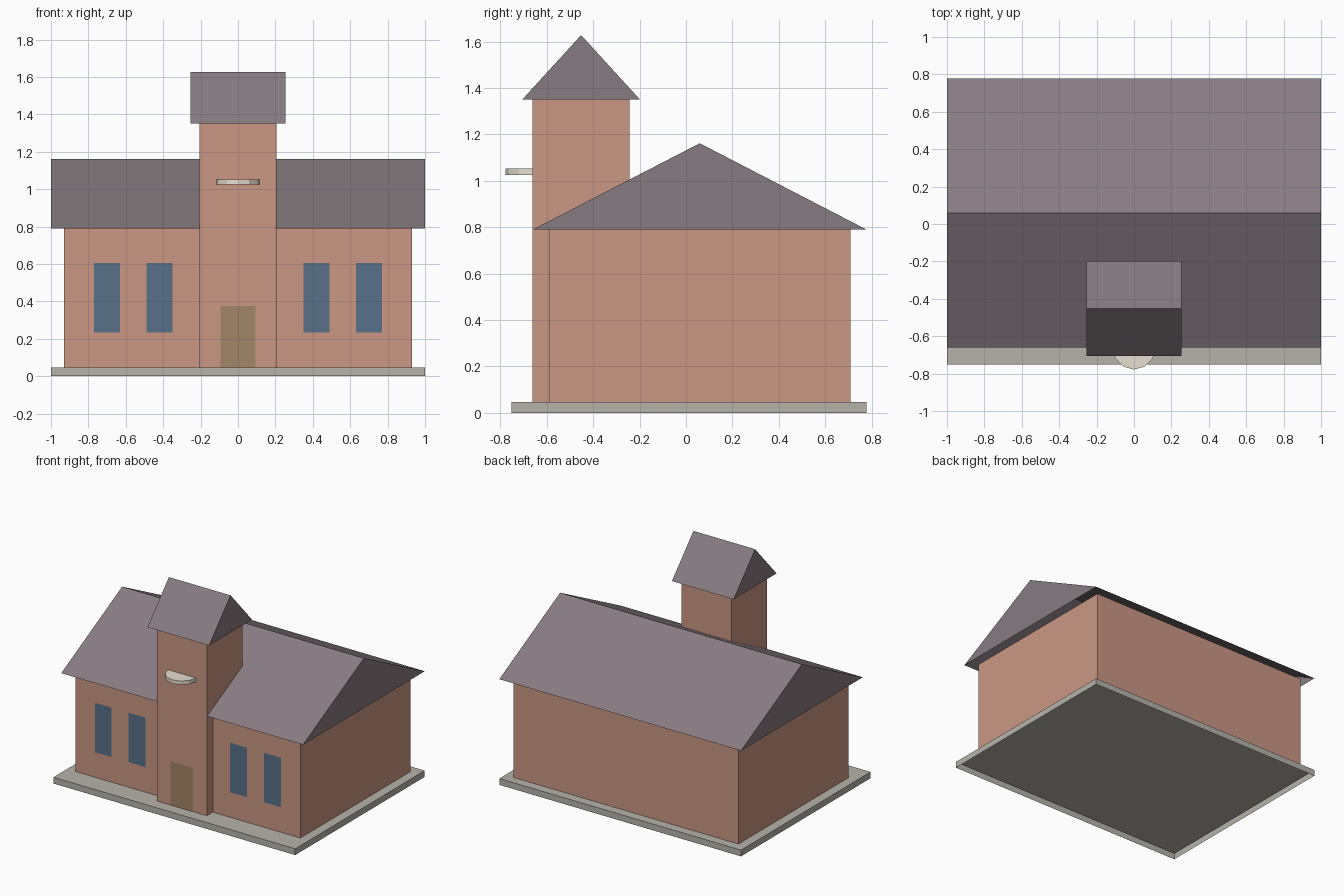
import bpy
import math

if "Cube" in bpy.data.objects:
    bpy.data.objects.remove(bpy.data.objects["Cube"])


def material(name, rgb):
    m = bpy.data.materials.new(name)
    m.diffuse_color = (*rgb, 1)
    m.use_nodes = True
    m.node_tree.nodes["Principled BSDF"].inputs["Base Color"].default_value = m.diffuse_color
    return m


BRICK = material("brick", (0.6, 0.31, 0.23))
SLATE = material("slate", (0.24, 0.2, 0.22))
STONE = material("stone", (0.47, 0.45, 0.41))
GLASS = material("glass", (0.1, 0.165, 0.25))
WOOD = material("wood", (0.36, 0.24, 0.14))
PALE = material("pale_stone", (0.78, 0.73, 0.63))


def mesh_object(name, verts, faces, mat):
    me = bpy.data.meshes.new(name)
    me.from_pydata(verts, [], faces)
    me.materials.append(mat)
    ob = bpy.data.objects.new(name, me)
    bpy.context.collection.objects.link(ob)
    return ob


def shell(name, x0, x1, y0, y1, z0, z1, mat, top=False):
    # four sides, open below, optionally closed on top
    verts = [(x, y, z) for z in (z0, z1)
             for x, y in ((x0, y0), (x1, y0), (x1, y1), (x0, y1))]
    faces = [(i, (i + 1) % 4, (i + 1) % 4 + 4, i + 4) for i in range(4)]
    if top:
        faces.append((4, 5, 6, 7))
    return mesh_object(name, verts, faces, mat)


def gable_roof(name, hx, y0, y1, z0, z1):
    # ridge along x, closed gable ends, open underside
    profile = [(y0, z0), (y1, z0), ((y0 + y1) / 2, z1)]
    verts = [(x, y, z) for x in (-hx, hx) for y, z in profile]
    faces = [(2, 1, 0), (3, 4, 5), (1, 2, 5, 4), (2, 0, 3, 5)]
    return mesh_object(name, verts, faces, SLATE)


def panel(name, x, hw, y, z0, z1, mat):
    # flat panel facing the front
    verts = [(x - hw, y, z0), (x + hw, y, z0), (x + hw, y, z1), (x - hw, y, z1)]
    return mesh_object(name, verts, [(0, 1, 2, 3)], mat)


# plinth
shell("base_slab", -1, 1, -0.752, 0.778, 0, 0.047, STONE, top=True)

# main hall
shell("hall_walls", -0.93, 0.93, -0.591, 0.708, 0.047, 0.79, BRICK)
gable_roof("hall_roof", 1, -0.66, 0.778, 0.79, 1.162)

# tower
shell("tower_walls", -0.206, 0.206, -0.662, -0.243, 0.047, 1.35, BRICK)
gable_roof("tower_roof", 0.255, -0.706, -0.198, 1.35, 1.628)

# round ledge half sunk in the tower front
bpy.ops.mesh.primitive_cylinder_add(vertices=12, radius=0.116, depth=0.028,
                                    location=(0, -0.662, 1.039))
ledge = bpy.context.object
ledge.name = "tower_ledge"
ledge.data.materials.append(PALE)

# door and windows
panel("door", 0, 0.093, -0.6635, 0.047, 0.375, WOOD)
for i, x in enumerate((-0.7, -0.42, 0.42, 0.7)):
    panel(f"window_{i + 1}", x, 0.07, -0.5925, 0.235, 0.605, GLASS)
